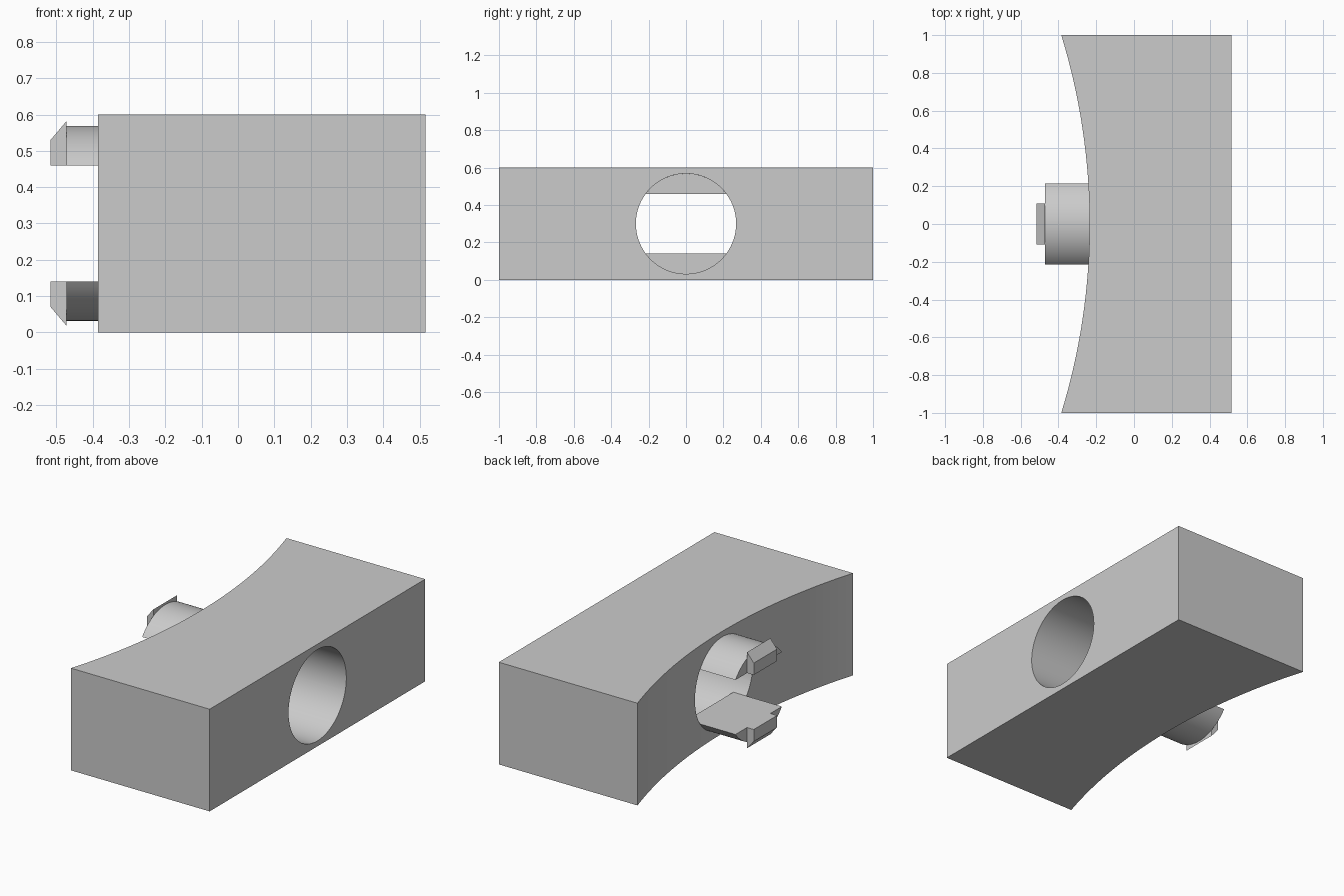
import bpy, bmesh
from math import sin, cos, asin, pi

old = bpy.data.objects.get("Cube")
if old:
    bpy.data.objects.remove(old, do_unlink=True)

GREY = (0.6, 0.6, 0.6, 1)
mat = bpy.data.materials.new("plain grey")
mat.use_nodes = True
mat.diffuse_color = GREY
mat.node_tree.nodes["Principled BSDF"].inputs["Base Color"].default_value = GREY

BACK, EDGE, SAG = 0.516, -0.385, 0.15   # flat side, concave rim, concave depth
HEIGHT, MID = 0.6, 0.3                  # block height, bore centre height
BORE = 0.268                            # bore radius
FLAT = 0.16                             # tab flat, distance from bore centre
INNER, OUTER, TIP = -0.157, -0.472, -0.516


def prism(name, outline, sweep):
    """Closed outline extruded along the sweep vector."""
    bm = bmesh.new()
    face = bm.faces.new([bm.verts.new(p) for p in outline])
    ext = bmesh.ops.extrude_face_region(bm, geom=[face])
    verts = [v for v in ext["geom"] if isinstance(v, bmesh.types.BMVert)]
    bmesh.ops.translate(bm, verts=verts, vec=sweep)
    bmesh.ops.recalc_face_normals(bm, faces=bm.faces)
    mesh = bpy.data.meshes.new(name)
    bm.to_mesh(mesh)
    bm.free()
    mesh.materials.append(mat)
    obj = bpy.data.objects.new(name, mesh)
    bpy.context.collection.objects.link(obj)
    return obj


def activate(obj):
    bpy.ops.object.select_all(action="DESELECT")
    obj.select_set(True)
    bpy.context.view_layer.objects.active = obj


def smooth(obj):
    activate(obj)
    bpy.ops.object.shade_smooth_by_angle(angle=pi / 6)


# Block with one concave side
radius = (1 + SAG ** 2) / (2 * SAG)
half = asin(1 / radius)
steps = 32
arc = []
for i in range(steps + 1):
    a = half * (2 * i / steps - 1)
    arc.append((EDGE + SAG - radius * (1 - cos(a)), radius * sin(a), 0))
block = prism("block", [(BACK, -1, 0)] + arc + [(BACK, 1, 0)], (0, 0, HEIGHT))

# Round bore through the block
ring = [(-1, BORE * cos(2 * pi * i / 96), MID + BORE * sin(2 * pi * i / 96)) for i in range(96)]
cutter = prism("bore_cutter", ring, (2, 0, 0))
cutter.hide_render = True
cut = block.modifiers.new("bore", "BOOLEAN")
cut.operation = "DIFFERENCE"
cut.solver = "EXACT"
cut.object = cutter
activate(block)
bpy.ops.object.modifier_apply(modifier=cut.name)
bpy.data.objects.remove(cutter, do_unlink=True)
smooth(block)

# Snap tabs with hooked tips, mirrored above and below the bore centre
start = asin(FLAT / BORE)
for side, label in ((1, "upper"), (-1, "lower")):
    segment = []
    for i in range(33):
        a = start + (pi - 2 * start) * i / 32
        segment.append((OUTER, BORE * cos(a), MID + side * BORE * sin(a)))
    smooth(prism(label + "_tab", segment, (INNER - OUTER, 0, 0)))

    profile = [(OUTER, FLAT), (TIP, FLAT), (TIP, 0.23), (OUTER, 0.282)]
    hook = [(x, -0.108, MID + side * h) for x, h in profile]
    prism(label + "_hook", hook, (0, 0.216, 0))
